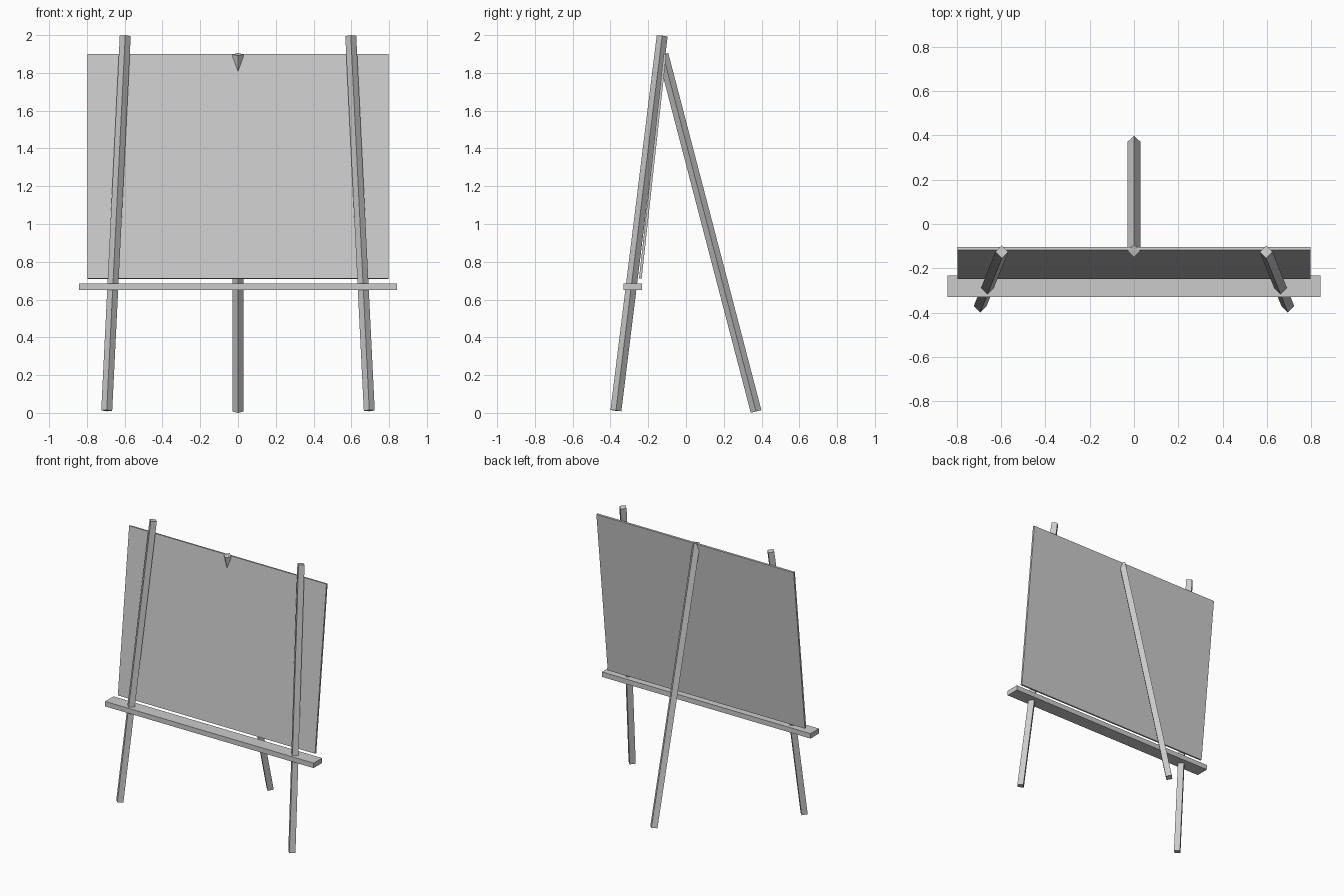
import bpy
from mathutils import Vector, Matrix

if "Cube" in bpy.data.objects:
    bpy.data.objects.remove(bpy.data.objects["Cube"])

wood = bpy.data.materials.new("light_grey")
wood.diffuse_color = (0.6, 0.6, 0.6, 1)
wood.use_nodes = True
wood.node_tree.nodes["Principled BSDF"].inputs["Base Color"].default_value = wood.diffuse_color


def add_mesh(name, verts, faces):
    mesh = bpy.data.meshes.new(name)
    mesh.from_pydata(verts, [], faces)
    mesh.materials.append(wood)
    obj = bpy.data.objects.new(name, mesh)
    bpy.context.collection.objects.link(obj)
    return obj


def prism(name, lower, upper):
    """Closed four-sided solid between two counter-clockwise rings."""
    sides = [(i, (i + 1) % 4, (i + 1) % 4 + 4, i + 4) for i in range(4)]
    return add_mesh(name, lower + upper, [(3, 2, 1, 0), (4, 5, 6, 7)] + sides)


def pole(name, foot, head, r=0.029):
    """Square pole turned on its corner, with ends square to its axis."""
    foot, head = Vector(foot), Vector(head)
    axis = (head - foot).normalized()
    u = Vector((1, 0, 0))
    u = (u - axis * u.dot(axis)).normalized()
    v = axis.cross(u)
    ring = [u * r, v * r, -u * r, -v * r]
    return prism(name, [foot + c for c in ring], [head + c for c in ring])


def slab(name, size, matrix):
    """Box of the given size placed by a matrix."""
    x, y, z = (s / 2 for s in size)
    ring = [(-x, -y), (x, -y), (x, y), (-x, y)]
    lower = [matrix @ Vector((a, b, -z)) for a, b in ring]
    upper = [matrix @ Vector((a, b, z)) for a, b in ring]
    return prism(name, lower, upper)


# Two splayed front legs
for side, label in ((-1, "left"), (1, "right")):
    pole(f"front_leg_{label}", (side * 0.695, -0.371, 0.012),
         (side * 0.597, -0.126, 1.996))

# Rear prop leg, its head poking through the board
pole("rear_leg", (0, 0.371, 0.0075), (0, -0.122, 1.898))

# Leaning board
lean = Vector((0, 0.131, 1.19)).normalized()
tilt = Vector((0, 0, 1)).rotation_difference(lean).to_matrix().to_4x4()
slab("board", (1.594, 0.014, 1.196),
     Matrix.Translation((0, -0.1765, 1.305)) @ tilt)

# Tray across the front legs
slab("tray", (1.686, 0.097, 0.036), Matrix.Translation((0, -0.282, 0.668)))
